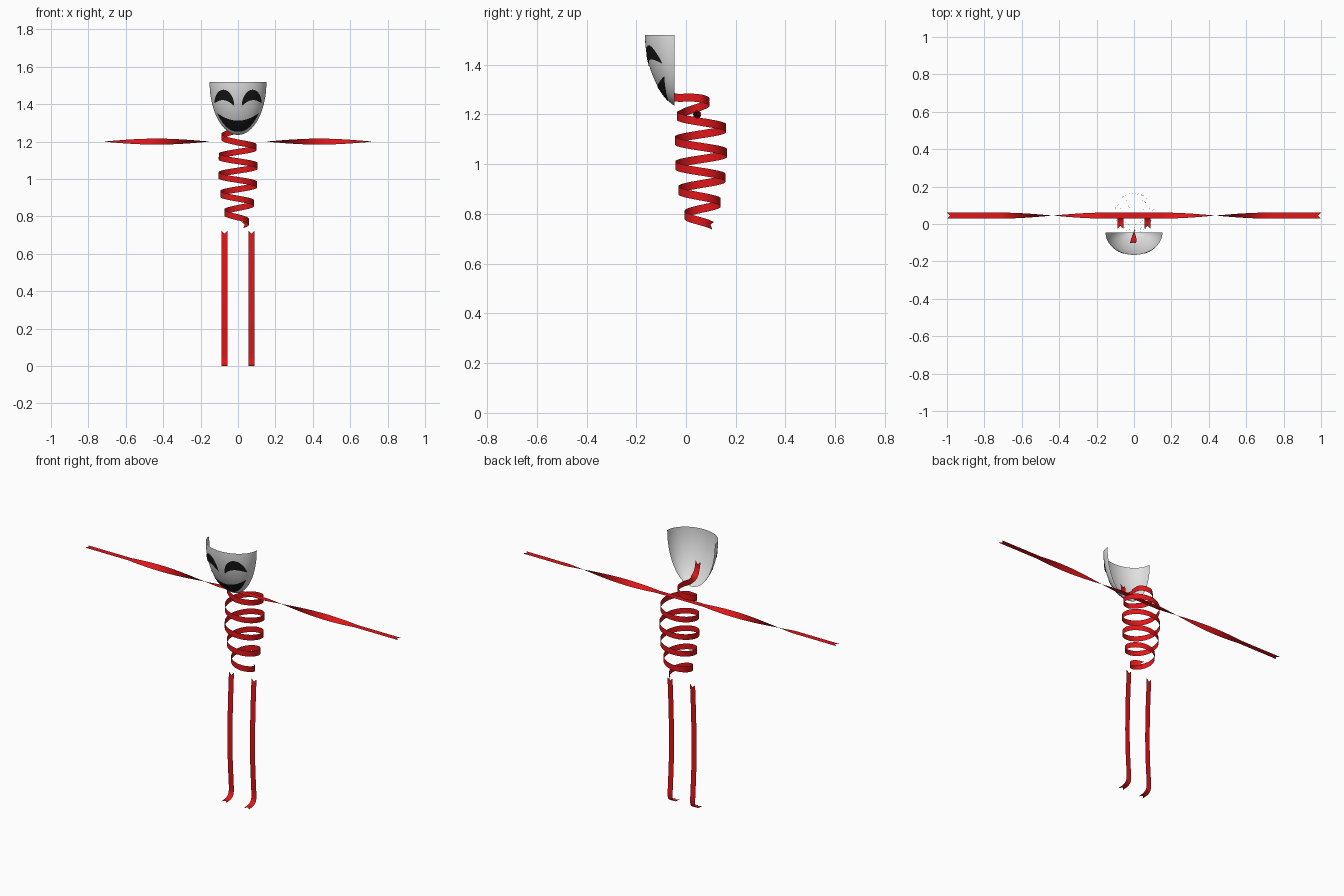
import bpy, math
from mathutils import Vector

if "Cube" in bpy.data.objects:
    bpy.data.objects.remove(bpy.data.objects["Cube"])


def material(name, rgb):
    m = bpy.data.materials.new(name)
    m.diffuse_color = (*rgb, 1)
    m.use_nodes = True
    m.node_tree.nodes["Principled BSDF"].inputs["Base Color"].default_value = m.diffuse_color
    return m


RED = material("ribbon red", (0.75, 0.008, 0.01))
WHITE = material("mask white", (0.75, 0.75, 0.75))
BLACK = material("paint black", (0.008, 0.008, 0.008))


def make_mesh(name, verts, faces, mat):
    me = bpy.data.meshes.new(name)
    me.from_pydata([tuple(v) for v in verts], [], faces)
    me.materials.append(mat)
    for p in me.polygons:
        p.use_smooth = True
    me.update()
    ob = bpy.data.objects.new(name, me)
    bpy.context.collection.objects.link(ob)
    return ob


def grid_faces(rows, cols):
    return [(r * cols + c, r * cols + c + 1, (r + 1) * cols + c + 1, (r + 1) * cols + c)
            for r in range(rows - 1) for c in range(cols - 1)]


def spline(pts, steps=8):
    """Smooth curve through the points."""
    p = [Vector(v) for v in pts]
    p = [2 * p[0] - p[1]] + p + [2 * p[-1] - p[-2]]
    out = []
    for i in range(1, len(p) - 2):
        a, b, c, d = p[i - 1:i + 3]
        for s in range(steps):
            t = s / steps
            out.append(0.5 * (2 * b + (c - a) * t + (2 * a - 5 * b + 4 * c - d) * t * t
                              + (3 * b - a - 3 * c + d) * t ** 3))
    return out + [p[-2]]


def ribbon(name, path, widths, half=0.016, notch=0.016):
    """Thin strip along a path with swallow-tail ends."""
    verts, n = [], len(path)
    for i, (p, w) in enumerate(zip(path, widths)):
        tan = (path[min(i + 1, n - 1)] - path[max(i - 1, 0)]).normalized()
        w = (w - tan * w.dot(tan)).normalized() * half
        tail = tan * (-notch if i == 0 else notch if i == n - 1 else 0)
        verts += [p - w + tail, p, p + w + tail]
    return make_mesh(name, verts, grid_faces(n, 3), RED)


# Arms: one straight ribbon with a half twist on each side
xs = [-0.984 + 1.968 * i / 160 for i in range(161)]
turn = [math.pi * min(max((abs(x) - 0.15) / 0.57, 0), 1) for x in xs]
ribbon("arm_ribbon", [Vector((x, 0.045, 1.2)) for x in xs],
       [Vector((0, math.cos(a), -math.sin(a))) for a in turn])

# Legs with feet curling forward
leg = [(0.042, 0.707), (0.034, 0.55), (0.03, 0.4), (0.031, 0.25), (0.038, 0.12),
       (0.042, 0.05), (0.036, 0.019), (0.014, 0.004), (-0.01, 0.001)]
for side, sx in (("left", 1), ("right", -1)):
    path = spline([(sx * 0.072, y, z) for y, z in leg])
    ribbon(side + "_leg_ribbon", path, [Vector((1, 0, 0))] * len(path))

# Torso: coil that bulges in the middle
path = []
for i in range(181):
    z = 0.757 + (1.195 - 0.757) * i / 180
    a = 2 * math.pi * (1.17 - z) / 0.1
    r = 0.105 - 0.038 * (abs(z - 1.05) / (0.25 if z < 1.05 else 0.3)) ** 2
    path.append(Vector((r * math.cos(a), 0.06 + r * math.sin(a), z)))

# Neck: last loop of the coil, running forward and up inside the mask
neck = spline([path[-1], (-0.068, 0.0, 1.212), (-0.088, 0.05, 1.228), (-0.045, 0.093, 1.248),
               (0.005, 0.07, 1.262), (0.012, 0.02, 1.268), (0, -0.04, 1.268),
               (-0.002, -0.08, 1.288), (-0.004, -0.096, 1.32), (-0.005, -0.1, 1.345)])
wid = spline([(0, 0, 1)] * 6 + [(0.1, 0, 1), (0.8, 0, 0.6), (1, 0, 0), (1, 0, 0)])
ribbon("torso_ribbon", path + neck[1:], [Vector((0, 0, 1))] * len(path) + wid[1:])

# Mask: half-ellipse sections narrowing to a round chin
BACK, CHIN, TALL = -0.046, 1.236, 0.284


def mask_size(z):
    s = math.sqrt(max(1 - (1 - (z - CHIN) / TALL) ** 2, 0))
    return 0.152 * s, 0.119 * s ** 1.5


ROWS, COLS = 40, 65
verts = []
for r in range(ROWS):
    z = CHIN + TALL * (1 - math.cos(math.pi / 2 * (r + 0.02) / (ROWS - 0.98)))
    w, d = mask_size(z)
    for c in range(COLS):
        a = math.pi * c / (COLS - 1)
        verts.append((-w * math.cos(a), BACK - d * math.sin(a), z))
make_mesh("mask", verts, grid_faces(ROWS, COLS), WHITE)


def painted_plate(name, cx, half, low, high, rows=12, cols=41):
    """Thin black patch lying on the mask between two edge curves."""
    verts = []
    for r in range(rows):
        for c in range(cols):
            u = -math.cos(math.pi * c / (cols - 1))
            x = cx + half * u
            z = low(u) + (high(u) - low(u)) * r / (rows - 1)
            w, d = mask_size(z)
            y = BACK - 1.02 * d * math.sqrt(max(1 - (x / (1.02 * w)) ** 2, 0)) - 0.0015
            verts.append((x, y, z))
    make_mesh(name, verts, grid_faces(rows, cols), BLACK)


# Arched eyes and grinning mouth
for side, sx in (("left", 1), ("right", -1)):
    painted_plate(side + "_eye", sx * 0.073, 0.053,
                  lambda u, s=sx: 1.397 + 0.008 * u * s + 0.024 * (1 - u * u),
                  lambda u, s=sx: 1.397 + 0.008 * u * s + 0.08 * math.sqrt(max(1 - u * u, 0)))
painted_plate("mouth", 0, 0.113,
              lambda u: 1.253 + 0.101 * abs(u) ** 2.3,
              lambda u: 1.312 + 0.042 * u * u)
